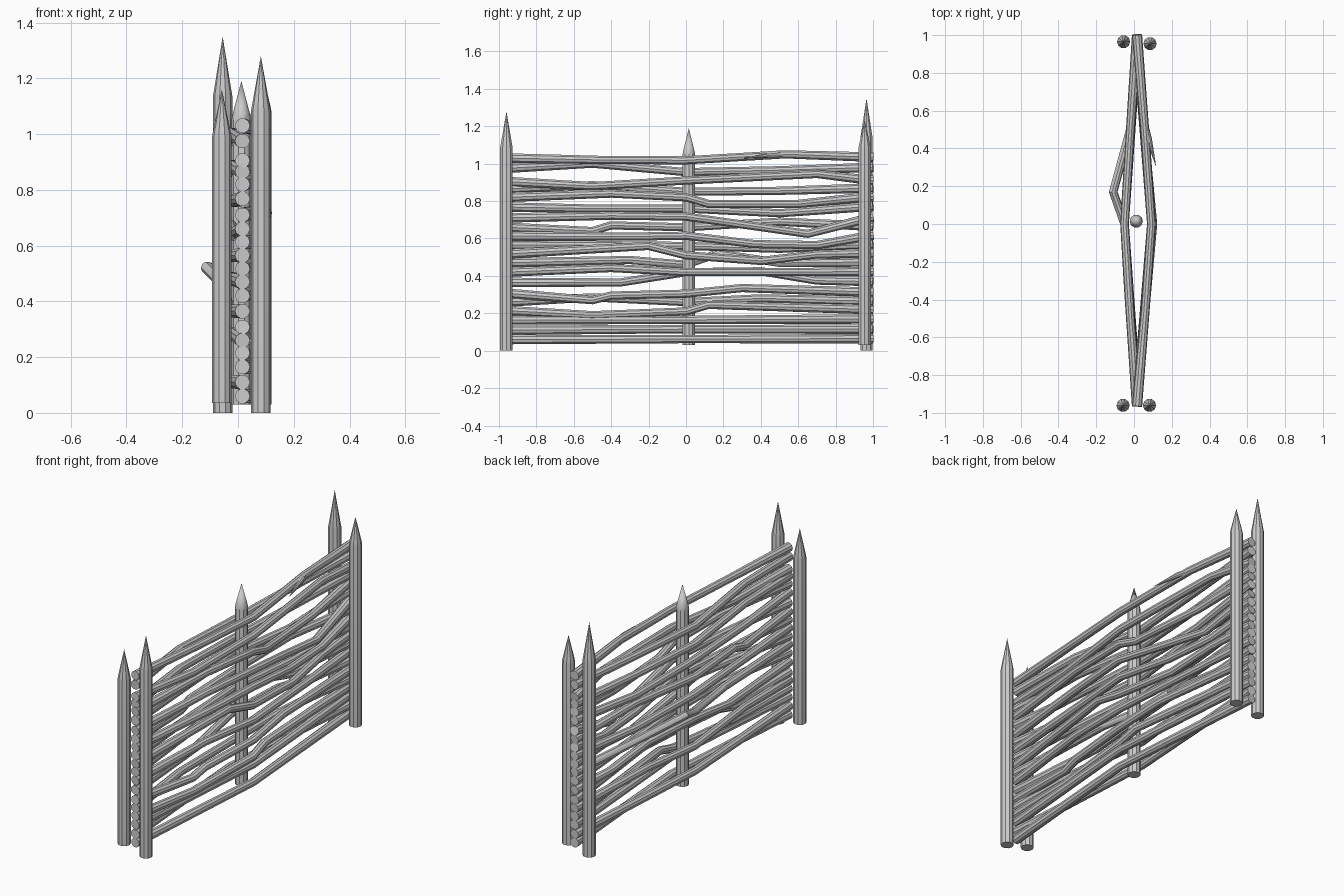
import bpy, bmesh, math

if "Cube" in bpy.data.objects:
    bpy.data.objects.remove(bpy.data.objects["Cube"])

def smooth(obj, angle=35):
    bpy.ops.object.select_all(action='DESELECT')
    obj.select_set(True)
    bpy.context.view_layer.objects.active = obj
    bpy.ops.object.shade_smooth_by_angle(angle=math.radians(angle))

def post(name, x, y, base, shoulder, tip, r=0.035, n=10):
    """Round stake with a sharpened point."""
    bm = bmesh.new()
    rings = [[bm.verts.new((x + rr * math.cos(2 * math.pi * i / n),
                            y + rr * math.sin(2 * math.pi * i / n), z))
              for i in range(n)] for rr, z in ((r, base), (r, shoulder - 0.01), (r * 0.9, shoulder + 0.01))]
    bm.faces.new(rings[0][::-1])
    for a, b in zip(rings, rings[1:]):
        for i in range(n):
            j = (i + 1) % n
            bm.faces.new((a[i], a[j], b[j], b[i]))
    top = bm.verts.new((x, y, tip))
    for i in range(n):
        bm.faces.new((rings[-1][i], rings[-1][(i + 1) % n], top))
    me = bpy.data.meshes.new(name)
    bm.to_mesh(me)
    bm.free()
    ob = bpy.data.objects.new(name, me)
    bpy.context.collection.objects.link(ob)
    smooth(ob)

def rod(name, pts, r=0.027):
    """Bent branch along points (x, y, z, thickness)."""
    cu = bpy.data.curves.new(name, 'CURVE')
    cu.dimensions = '3D'
    cu.bevel_depth = r
    cu.bevel_resolution = 3
    cu.use_fill_caps = True
    sp = cu.splines.new('POLY')
    sp.points.add(len(pts) - 1)
    for p, (x, y, z, t) in zip(sp.points, pts):
        p.co = (x, y, z, 1)
        p.radius = t
    ob = bpy.data.objects.new(name, cu)
    bpy.context.collection.objects.link(ob)
    bpy.ops.object.select_all(action='DESELECT')
    ob.select_set(True)
    bpy.context.view_layer.objects.active = ob
    bpy.ops.object.convert(target='MESH')
    smooth(bpy.context.object)

# Stakes: paired at both ends, one in the middle
post("front_left_post", -0.058, -0.96, 0.035, 1.0, 1.16)
post("front_right_post", 0.082, -0.96, 0.0, 1.095, 1.28)
post("back_left_post", -0.055, 0.965, 0.0, 1.145, 1.35)
post("back_right_post", 0.085, 0.955, 0.03, 1.09, 1.235)
post("middle_post", 0.012, 0.015, 0.03, 1.06, 1.19)

# Woven rods: side of the middle stake, end height, inner bends (y, z)
P, M = 1, -1
rods = [
    (P, 0.06, [(0, 0.062)]),
    (M, 0.11, [(0, 0.115)]),
    (P, 0.165, [(0, 0.165)]),
    (P, 0.215, [(-0.5, 0.19), (0, 0.21), (0.12, 0.245)]),
    (M, 0.26, [(-0.5, 0.285), (0, 0.26), (0.4, 0.28)]),
    (P, 0.308, [(-0.5, 0.27), (-0.4, 0.295), (0, 0.305), (0.3, 0.335)]),
    (M, 0.365, [(-0.35, 0.365), (0, 0.42), (0.4, 0.425), (0.7, 0.375)]),
    (P, 0.42, [(-0.4, 0.442), (0, 0.42), (0.6, 0.42)]),
    (M, 0.47, [(-0.3, 0.485), (0, 0.46), (0.17, 0.52), (0.5, 0.47)]),
    (P, 0.517, [(-0.2, 0.56), (0, 0.51), (0.4, 0.48), (0.7, 0.515)]),
    (M, 0.565, [(-0.5, 0.565), (0, 0.56), (0.5, 0.545)]),
    (P, 0.613, [(-0.3, 0.61), (0, 0.615), (0.37, 0.57), (0.7, 0.565)]),
    (M, 0.66, [(-0.5, 0.64), (-0.4, 0.67), (0, 0.66), (0.5, 0.69)]),
    (P, 0.71, [(-0.4, 0.722), (0, 0.717), (0.3, 0.675), (0.65, 0.625)]),
    (M, 0.768, [(-0.5, 0.76), (0, 0.76), (0.5, 0.735)]),
    (P, 0.82, [(-0.4, 0.84), (0, 0.82), (0.12, 0.785), (0.6, 0.785)]),
    (M, 0.865, [(-0.5, 0.885), (0, 0.85), (0.5, 0.855)]),
    (P, 0.905, [(-0.5, 0.88), (0, 0.91), (0.7, 0.945)]),
    (M, 0.975, [(-0.5, 1.0), (0, 0.955), (0.5, 0.965)]),
    (P, 1.03, [(-0.45, 1.02), (0, 1.018), (0.53, 1.05)]),
]
for k, (side, z, bends) in enumerate(rods):
    pts = [(0.016, -0.965, z, 1)]
    for y, bz in bends:
        f = 1 - abs(y) ** 1.1
        x = 0.016 + (0.076 if side > 0 else -0.066) * f
        t = 0.85
        if k == 8 and y == 0.17:        # branch that bulges outward
            x = -0.11
        if k == 13 and y == 0:
            x = 0.1
        pts.append((x, y, bz, t))
    pts.append((0.016, 1.0, z + 0.005, 1))
    rod("woven_rod_%02d" % (k + 1), pts)

# Tapering twig on the top rod
rod("twig", [(0.045, 0.57, 1.05, 0.7), (0.08, 0.45, 1.045, 0.55), (0.115, 0.31, 1.03, 0.05)])
